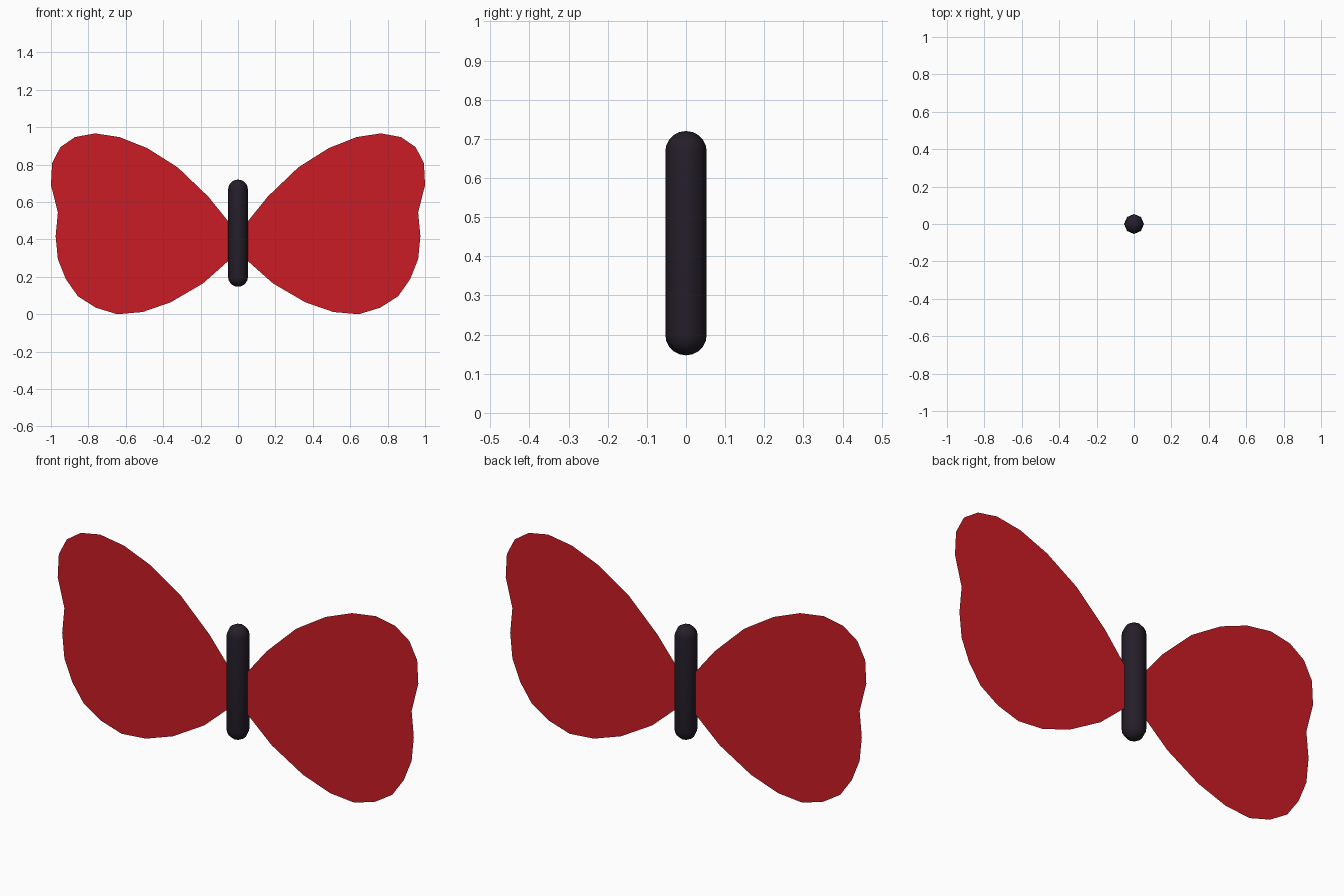
import bpy, bmesh, math
from mathutils import Matrix

if "Cube" in bpy.data.objects:
    bpy.data.objects.remove(bpy.data.objects["Cube"])


def material(name, color):
    m = bpy.data.materials.new(name)
    m.diffuse_color = (*color, 1)
    m.use_nodes = True
    m.node_tree.nodes["Principled BSDF"].inputs["Base Color"].default_value = m.diffuse_color
    return m


def add_object(name, bm, mat):
    mesh = bpy.data.meshes.new(name)
    bm.to_mesh(mesh)
    bm.free()
    mesh.materials.append(mat)
    ob = bpy.data.objects.new(name, mesh)
    bpy.context.collection.objects.link(ob)
    return ob


red = material("wing_red", (0.60, 0.012, 0.018))
dark = material("body_dark", (0.018, 0.013, 0.022))

# Wings: thin flat sheets, one outline mirrored left and right
outline = [(0.02, 0.46), (0.055, 0.50), (0.16, 0.63), (0.322, 0.785),
           (0.485, 0.888), (0.633, 0.947), (0.765, 0.967), (0.872, 0.947),
           (0.95, 0.893), (0.994, 0.807), (1.0, 0.69), (0.963, 0.545),
           (0.975, 0.417), (0.963, 0.294), (0.92, 0.187), (0.856, 0.096),
           (0.76, 0.035), (0.645, 0.0), (0.51, 0.012), (0.36, 0.064),
           (0.187, 0.165), (0.055, 0.282), (0.02, 0.315)]
for side, name in ((-1, "left_wing"), (1, "right_wing")):
    bm = bmesh.new()
    verts = [bm.verts.new((side * x, 0, z)) for x, z in outline]
    bm.faces.new(verts if side > 0 else verts[::-1])
    bm.normal_update()
    if bm.faces[:][0].normal.y > 0:
        bmesh.ops.reverse_faces(bm, faces=bm.faces[:])
    add_object(name, bm, red)

# Body: eight-sided capsule with rounded ends, lathed from a profile
R, BOTTOM, TOP, STEPS = 0.053, 0.147, 0.72, 5
profile = []
for centre, start in ((BOTTOM + R, -90), (TOP - R, 0)):
    for i in range(STEPS + 1):
        a = math.radians(start + 90 * i / STEPS)
        profile.append((R * math.cos(a), 0, centre + R * math.sin(a)))
bm = bmesh.new()
pts = [bm.verts.new(p) for p in profile]
edges = [bm.edges.new(pair) for pair in zip(pts, pts[1:])]
bmesh.ops.spin(bm, geom=pts + edges, cent=(0, 0, 0), axis=(0, 0, 1),
               angle=2 * math.pi, steps=8)
bmesh.ops.remove_doubles(bm, verts=bm.verts[:], dist=0.0005)
bmesh.ops.recalc_face_normals(bm, faces=bm.faces[:])
for f in bm.faces:
    f.smooth = True
add_object("body", bm, dark)
